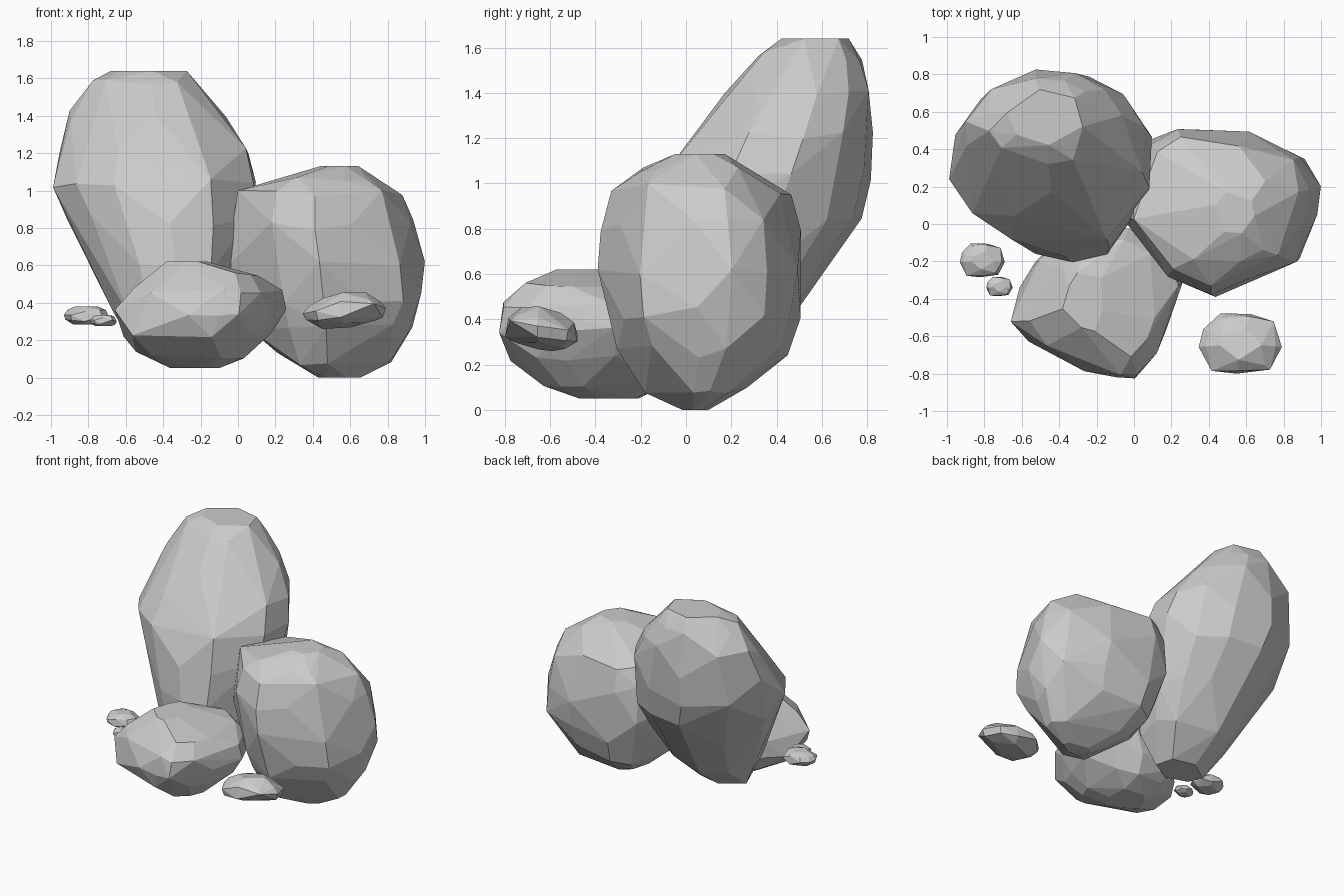
import bpy, bmesh, random
from math import radians

if "Cube" in bpy.data.objects:
    bpy.data.objects.remove(bpy.data.objects["Cube"])

random.seed(7)


def rock(name, outline, rings, jitter=0.015, z_jitter=0.035, tilt=0.0):
    """Faceted boulder: plan outline fitted to each ring (z, x0, x1, y0, y1), then hulled."""
    xs, ys = [p[0] for p in outline], [p[1] for p in outline]
    unit = [((x - min(xs)) / (max(xs) - min(xs)), (y - min(ys)) / (max(ys) - min(ys)))
            for x, y in outline]
    bm = bmesh.new()
    for i, (z, x0, x1, y0, y1) in enumerate(rings):
        end = i in (0, len(rings) - 1)
        for k, (u, v) in enumerate(unit):
            # Staggered gaps break up the rings into larger, irregular facets
            if (end and k % 2) or (not end and (k + 3 * i) % 4 == 0):
                continue
            s = 1.005 + random.uniform(-jitter, jitter)
            u, v = 0.5 + (u - 0.5) * s, 0.5 + (v - 0.5) * s
            dz = 0 if end else random.uniform(-z_jitter, z_jitter)
            z1 = min(max(z + dz, rings[0][0]), rings[-1][0]) + tilt * (u - v)
            bm.verts.new((x0 + u * (x1 - x0), y0 + v * (y1 - y0), z1))
    res = bmesh.ops.convex_hull(bm, input=bm.verts)
    junk = [g for g in set(res["geom_interior"] + res["geom_unused"])
            if isinstance(g, bmesh.types.BMVert)]
    bmesh.ops.delete(bm, geom=junk, context='VERTS')
    bmesh.ops.dissolve_limit(bm, angle_limit=radians(5), verts=bm.verts, edges=bm.edges)
    bmesh.ops.recalc_face_normals(bm, faces=bm.faces)
    mesh = bpy.data.meshes.new(name)
    bm.to_mesh(mesh)
    bm.free()
    ob = bpy.data.objects.new(name, mesh)
    bpy.context.collection.objects.link(ob)
    return ob


def pebble(name, x0, x1, y0, y1, z0, z1, tilt=0.0):
    """Small flattened stone from one shared outline."""
    outline = [(-.9, .45), (-.5, .95), (.25, 1), (.8, .7), (1, -.1),
               (.7, -.8), (-.1, -1), (-.7, -.85), (-1, -.1)]
    cx, cy, w, d = (x0 + x1) / 2, (y0 + y1) / 2, (x1 - x0) / 2, (y1 - y0) / 2
    rings = [(z0 + t * (z1 - z0), cx - w * s, cx + w * s, cy - d * s, cy + d * s)
             for t, s in ((0, .6), (.22, .93), (.5, 1), (.78, .85), (1, .5))]
    return rock(name, outline, rings, z_jitter=0.08 * (z1 - z0), tilt=tilt)


# Tall boulder leaning backwards
rock("tall_boulder",
     [(-1, .4), (-.98, .2), (-.86, .0), (-.66, -.15), (-.4, -.2), (-.15, -.15),
      (.08, .15), (.1, .45), (-.03, .67), (-.24, .8), (-.53, .83), (-.82, .67)],
     [(.16, -.55, -.18, -.08, .18),
      (.35, -.67, -.04, -.19, .40),
      (.60, -.78, .04, -.20, .59),
      (.84, -.91, .09, -.17, .77),
      (1.03, -1.0, .10, -.12, .81),
      (1.20, -.96, .06, .00, .82),
      (1.40, -.90, -.06, .17, .82),
      (1.57, -.78, -.19, .32, .78),
      (1.64, -.68, -.27, .42, .72)])

# Round boulder on the right
rock("round_boulder",
     [(.25, .54), (.62, .49), (.9, .36), (1, .2), (.97, .05), (.87, -.2), (.65, -.3),
      (.44, -.39), (.2, -.28), (-.05, .03), (.0, .28), (.1, .45)],
     [(.00, .42, .66, -.03, .10),
      (.10, .18, .82, -.18, .27),
      (.25, .07, .93, -.30, .45),
      (.42, .01, 1.0, -.36, .51),
      (.60, -.05, .99, -.39, .54),
      (.82, -.05, .94, -.38, .51),
      (.97, .00, .88, -.33, .46),
      (1.05, .18, .76, -.26, .35),
      (1.13, .43, .65, -.07, .17)])

# Low boulder in front
rock("front_boulder",
     [(-.52, -.2), (-.6, -.35), (-.66, -.52), (-.55, -.66), (-.27, -.78), (-.1, -.82),
      (0, -.82), (.12, -.7), (.18, -.55), (.25, -.32), (.15, -.1), (-.05, .0), (-.35, -.03)],
     [(.05, -.36, -.08, -.47, -.20),
      (.12, -.54, .08, -.63, -.10),
      (.23, -.66, .18, -.77, -.02),
      (.35, -.65, .25, -.82, .00),
      (.47, -.56, .23, -.80, -.03),
      (.55, -.48, .16, -.71, -.08),
      (.62, -.38, -.15, -.57, -.25)], z_jitter=0.02)

# Loose pebbles
pebble("pebble_right", .35, .79, -.81, -.47, .28, .44, tilt=.03)
pebble("pebble_left", -.93, -.69, -.29, -.10, .285, .38)
pebble("pebble_small", -.79, -.65, -.39, -.28, .275, .335)
